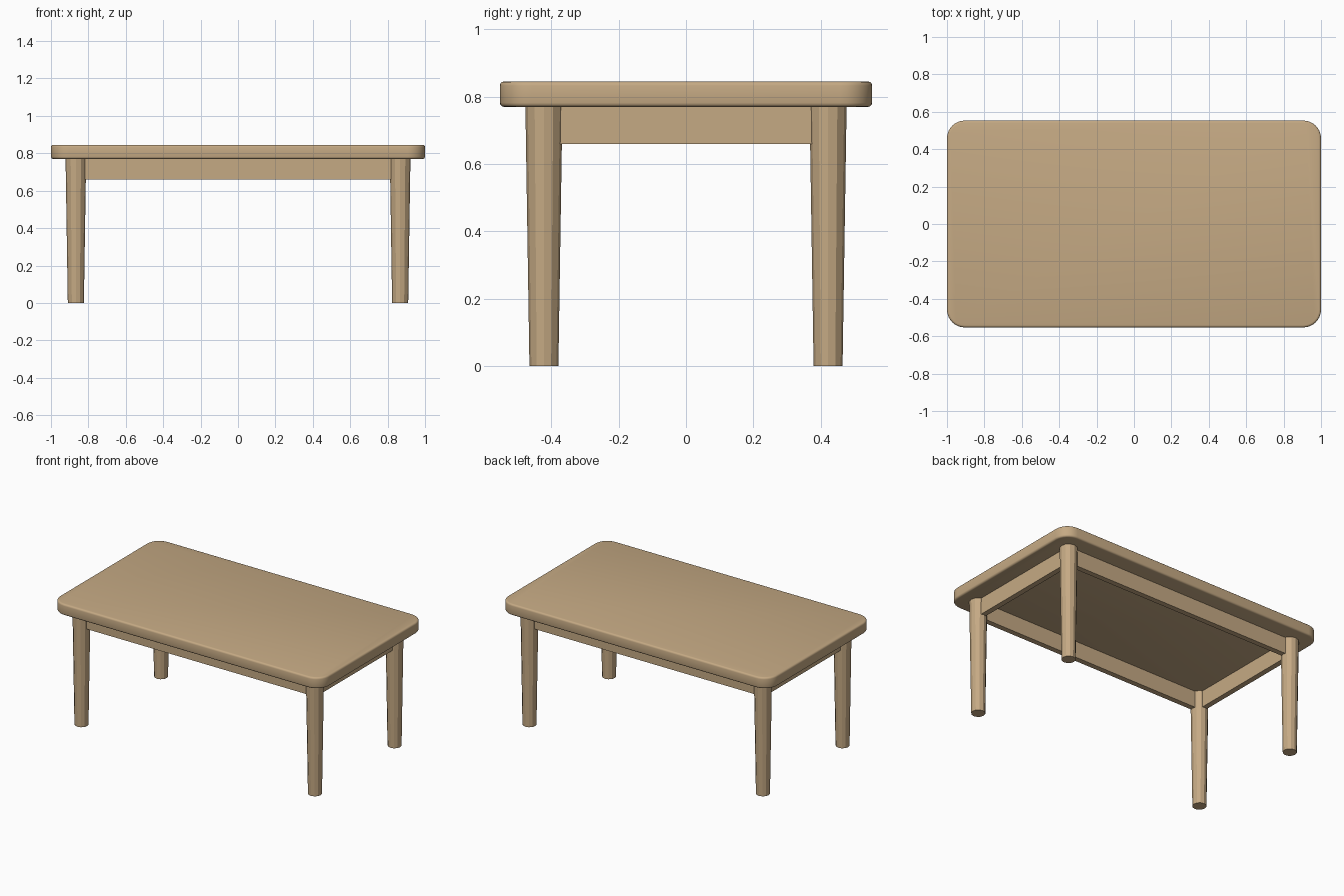
import bpy, bmesh, math

if "Cube" in bpy.data.objects:
    bpy.data.objects.remove(bpy.data.objects["Cube"])

wood = bpy.data.materials.new("wood")
wood.diffuse_color = (0.56, 0.40, 0.23, 1)
wood.use_nodes = True
wood.node_tree.nodes["Principled BSDF"].inputs["Base Color"].default_value = wood.diffuse_color

TOP_Z, UNDER_Z, APRON_Z = 0.845, 0.77, 0.66
LEG_X, LEG_Y = 0.867, 0.422


def make_object(name, bm):
    bmesh.ops.recalc_face_normals(bm, faces=bm.faces)
    mesh = bpy.data.meshes.new(name)
    bm.to_mesh(mesh)
    bm.free()
    mesh.materials.append(wood)
    obj = bpy.data.objects.new(name, mesh)
    bpy.context.collection.objects.link(obj)
    return obj


def box(name, center, size):
    bm = bmesh.new()
    bmesh.ops.create_cube(bm, size=1)
    bmesh.ops.scale(bm, vec=size, verts=bm.verts)
    bmesh.ops.translate(bm, vec=center, verts=bm.verts)
    return make_object(name, bm)


# Tabletop: rounded rectangle with softened upper and lower rims
bm = bmesh.new()
hx, hy, r, steps = 1.0, 0.553, 0.095, 8
outline = []
for i, (sx, sy) in enumerate([(1, 1), (-1, 1), (-1, -1), (1, -1)]):
    for k in range(steps + 1):
        a = math.pi / 2 * (i + k / steps)
        outline.append(bm.verts.new((sx * (hx - r) + r * math.cos(a),
                                     sy * (hy - r) + r * math.sin(a), UNDER_Z)))
face = bm.faces.new(outline)
ext = bmesh.ops.extrude_face_region(bm, geom=[face])
bmesh.ops.translate(bm, vec=(0, 0, TOP_Z - UNDER_Z),
                    verts=[g for g in ext["geom"] if isinstance(g, bmesh.types.BMVert)])
rims = [e for e in bm.edges if abs(e.verts[0].co.z - e.verts[1].co.z) < 1e-5]
bmesh.ops.bevel(bm, geom=rims, offset=0.012, segments=3, profile=0.5, affect='EDGES')
top = make_object("tabletop", bm)
bpy.context.view_layer.objects.active = top
top.select_set(True)
bpy.ops.object.shade_smooth_by_angle(angle=math.radians(35))

# Tapered faceted legs
for sx, side in ((-1, "left"), (1, "right")):
    for sy, end in ((-1, "front"), (1, "back")):
        bm = bmesh.new()
        bmesh.ops.create_cone(bm, cap_ends=True, segments=12,
                              radius1=0.043, radius2=0.055, depth=UNDER_Z)
        bmesh.ops.translate(bm, vec=(sx * LEG_X, sy * LEG_Y, UNDER_Z / 2), verts=bm.verts)
        make_object(f"{end}_{side}_leg", bm)

# Apron rails between the legs
thick, mid, tall = 0.036, (APRON_Z + UNDER_Z) / 2, UNDER_Z - APRON_Z
for s, end, side in ((-1, "front", "left"), (1, "back", "right")):
    box(f"{end}_apron", (0, s * LEG_Y, mid), (2 * LEG_X - 0.04, thick, tall))
    box(f"{side}_apron", (s * LEG_X, 0, mid), (thick, 2 * LEG_Y - 0.04, tall))
